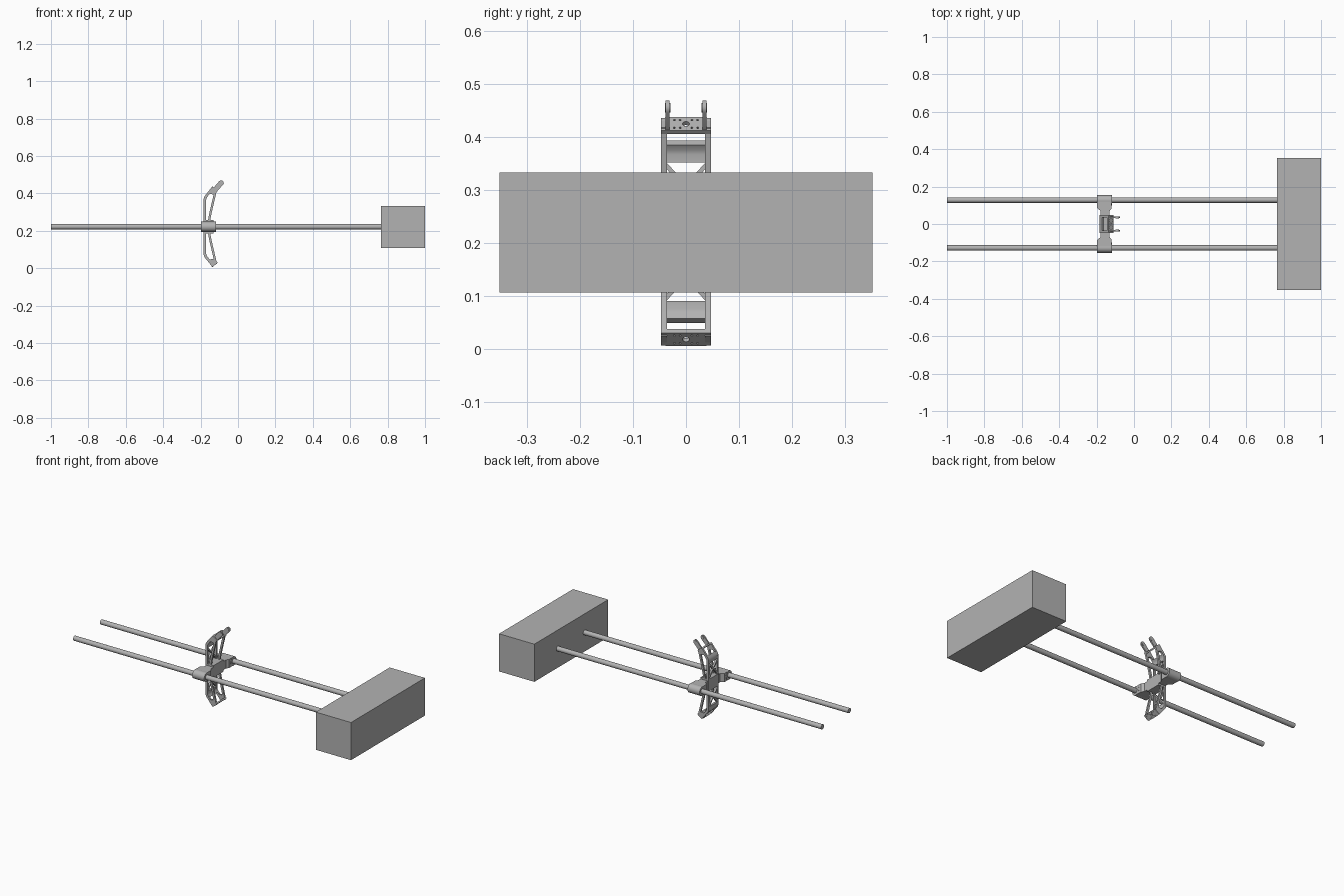
import bpy, bmesh, math
from mathutils import Vector, Matrix

if "Cube" in bpy.data.objects:
    bpy.data.objects.remove(bpy.data.objects["Cube"])

grey = bpy.data.materials.new("plain grey")
grey.diffuse_color = (0.45, 0.45, 0.45, 1)
grey.use_nodes = True
grey.node_tree.nodes["Principled BSDF"].inputs["Base Color"].default_value = grey.diffuse_color
CZ = 0.222  # height of the rails


def finish(name, bm, smooth=True):
    bmesh.ops.recalc_face_normals(bm, faces=bm.faces)
    me = bpy.data.meshes.new(name)
    bm.to_mesh(me)
    bm.free()
    ob = bpy.data.objects.new(name, me)
    bpy.context.collection.objects.link(ob)
    me.materials.append(grey)
    if smooth:
        bpy.ops.object.select_all(action='DESELECT')
        ob.select_set(True)
        bpy.context.view_layer.objects.active = ob
        bpy.ops.object.shade_smooth_by_angle(angle=math.radians(35))
    return ob


def box(name, x, y, z):
    bm = bmesh.new()
    bmesh.ops.create_cube(bm, size=1)
    for v in bm.verts:
        v.co = [a[0] + (c + .5) * (a[1] - a[0]) for a, c in zip((x, y, z), v.co)]
    return finish(name, bm, False)


def bar(name, a, b, r, seg=32):
    """Cylinder from a to b."""
    a, b = Vector(a), Vector(b)
    m = Matrix.Translation((a + b) / 2) @ (b - a).to_track_quat('Z', 'Y').to_matrix().to_4x4()
    bm = bmesh.new()
    bmesh.ops.create_cone(bm, cap_ends=True, segments=seg, radius1=r, radius2=r,
                          depth=(b - a).length, matrix=m)
    return finish(name, bm)


def prism(name, pts, axis, lo, hi):
    """Extrude a flat outline along axis (0, 1 or 2)."""
    bm = bmesh.new()
    def at(p, t):
        c = list(p)
        c.insert(axis, t)
        return c
    f = bm.faces.new([bm.verts.new(at(p, lo)) for p in pts])
    ext = bmesh.ops.extrude_face_region(bm, geom=[f])
    for v in ext['geom']:
        if isinstance(v, bmesh.types.BMVert):
            v.co[axis] = hi
    return finish(name, bm)


def strip(pts, w):
    """Outline of a path thickened to width w."""
    P = [Vector(p) for p in pts]
    left, right = [], []
    for i, p in enumerate(P):
        d0 = (P[i] - P[i - 1]).normalized() if i else (P[1] - P[0]).normalized()
        d1 = (P[i + 1] - P[i]).normalized() if i < len(P) - 1 else d0
        n = Vector((-(d0 + d1).y, (d0 + d1).x)).normalized()
        k = w / 2 / max(.5, n.dot(Vector((-d0.y, d0.x))))
        left.append(p + n * k)
        right.append(p - n * k)
    return left + right[::-1]


# Base block and the two rails
box("end_block", (.765, 1), (-.352, .352), (.107, .334))
for s in (-1, 1):
    bar("rail", (-1, s * .128, CZ), (.77, s * .128, CZ), .0145)
    # Sliding bearing with a tapering neck
    bar("bearing", (-.198, s * .127, CZ), (-.118, s * .127, CZ), .027)
    prism("bearing_neck", [(-.197, s * .13), (-.119, s * .13), (-.119, s * .085), (-.13, s * .07),
          (-.13, s * .04), (-.178, s * .04), (-.178, s * .07), (-.197, s * .085)],
          2, CZ - .026, CZ + .026)
# Carriage centre
box("carriage_body", (-.184, -.13), (-.047, .047), (CZ - .036, CZ + .036))

# Two mirrored arms, up and down
for s, side in ((1, "upper"), (-1, "lower")):
    Z = lambda pts: [(x, CZ + s * z) for x, z in pts]
    back = [(-.177, .02), (-.177, .147), (-.174, .157), (-.167, .167), (-.132, .21)]
    strut = [(-.155, .03), (-.148, .07), (-.12, .19)]
    for t in (-1, 1):
        y0, y1 = t * .036, t * .047
        prism(side + "_back_rail", strip(Z(back), .014), 1, y0, y1)
        prism(side + "_front_strut", strip(Z(strut), .012), 1, y0, y1)
        prism(side + "_corner_gusset", Z([(-.155, .175), (-.135, .213), (-.112, .197), (-.123, .172)]), 1, y0, y1)
        # Lattice diagonals on the back face
        for za, zb in ((.13, .085), (.04, .085)):
            prism(side + "_diagonal", strip([(t * .042, CZ + s * za), (0, CZ + s * zb)], .008),
                  0, -.184, -.172)
    # Rounded cross piece at the bend
    prism(side + "_cross_piece", strip(Z([(-.177, .131), (-.177, .147), (-.174, .157), (-.165, .168)]), .013),
          1, -.037, .037)
    # Slanted end plate with rounded corners and screw holes
    u = Vector((-.028, 0, s * .025)).normalized()
    n = Vector((.025, 0, s * .028)).normalized()
    c = Vector((-.123, 0, CZ + s * .2035))
    h, w, r = .019, .047, .014
    out = [(-w, -h), (w, -h)]
    out += [(w - r + r * math.cos(a * math.pi / 12), h - r + r * math.sin(a * math.pi / 12)) for a in range(7)]
    out += [(-w + r - r * math.sin(a * math.pi / 12), h - r + r * math.cos(a * math.pi / 12)) for a in range(7)]
    bm = bmesh.new()
    f = bm.faces.new([bm.verts.new(c + Vector((0, a, 0)) + u * b) for a, b in out])
    ext = bmesh.ops.extrude_face_region(bm, geom=[f])
    bmesh.ops.translate(bm, vec=-n * .009, verts=[v for v in ext['geom'] if isinstance(v, bmesh.types.BMVert)])
    plate = finish(side + "_end_plate", bm)
    cut = bmesh.new()
    rot = n.to_track_quat('Z', 'Y').to_matrix().to_4x4()
    holes = [(0, 0, .0065)] + [(y, b, .002) for y in (-.022, -.011, .011, .022) for b in (-.011, .011)]
    for y, b, rad in holes:
        bmesh.ops.create_cone(cut, cap_ends=True, segments=16, radius1=rad, radius2=rad, depth=.04,
                              matrix=Matrix.Translation(c + Vector((0, y, 0)) + u * b) @ rot)
    cutter = finish(side + "_hole_cutter", cut, False)
    cutter.hide_render = True
    cutter.hide_viewport = True
    mod = plate.modifiers.new("holes", 'BOOLEAN')
    mod.object = cutter
    mod.solver = 'EXACT'

# Fork prongs on the upper plate, with rounded tips
for t in (-1, 1):
    tip = Vector((-.09, .456))
    d = Vector((.028, .031)).normalized()
    q = Vector((-d.y, d.x))
    root = Vector((-.124, .418))
    arc = [tip + .014 * (q * math.cos(a * math.pi / 10) + d * math.sin(a * math.pi / 10)) for a in range(11)]
    prism("fork_prong", [root + q * .013] + arc + [root - q * .013], 1, t * .031, t * .039)
    bar("fork_boss", (-.09, t * .029, .456), (-.09, t * .0395, .456), .009, 20)
